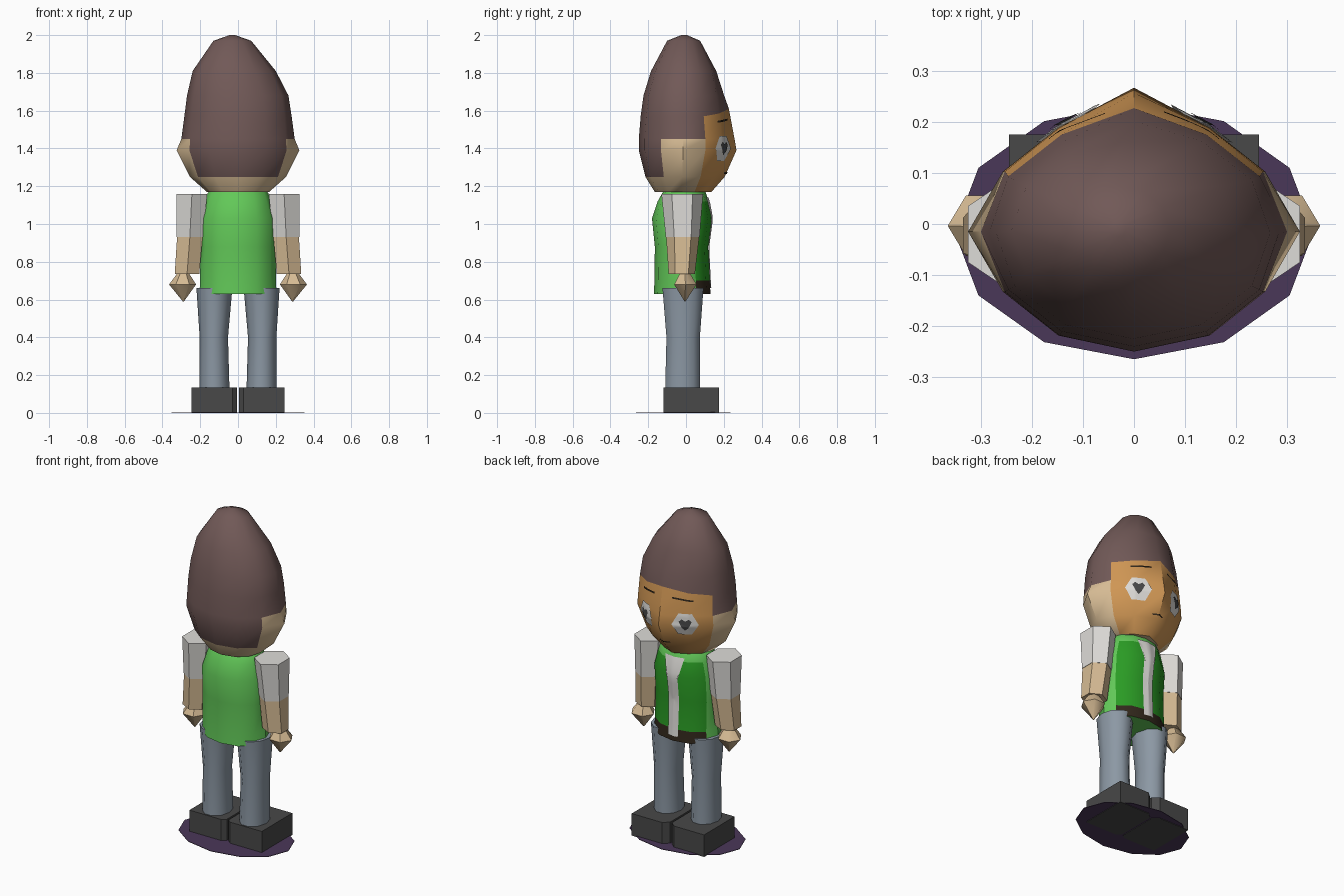
import bpy, math
from mathutils import Vector
from mathutils.bvhtree import BVHTree

if "Cube" in bpy.data.objects:
    bpy.data.objects.remove(bpy.data.objects["Cube"])


def material(name, r, g, b):
    m = bpy.data.materials.new(name)
    lin = [((c / 255 + 0.055) / 1.055) ** 2.4 for c in (r, g, b)]
    m.diffuse_color = (*lin, 1)
    m.use_nodes = True
    m.node_tree.nodes["Principled BSDF"].inputs["Base Color"].default_value = m.diffuse_color
    return m


hair = material("brown hair", 113, 89, 87)
tan = material("tan face", 207, 150, 84)
skin = material("pale skin", 214, 187, 148)
green = material("light green", 98, 200, 88)
dark_green = material("dark green", 42, 155, 36)
white = material("off white", 222, 220, 216)
jeans = material("grey blue", 140, 152, 164)
charcoal = material("charcoal", 72, 72, 72)
purple = material("purple", 74, 55, 88)
belt = material("dark brown", 50, 40, 28)


def make(name, verts, faces, mats, rule=None, smooth=40):
    me = bpy.data.meshes.new(name)
    me.from_pydata(verts, [], faces)
    ob = bpy.data.objects.new(name, me)
    bpy.context.collection.objects.link(ob)
    for m in mats:
        me.materials.append(m)
    if rule:
        for p in me.polygons:
            p.material_index = rule(p)
    if smooth:
        bpy.ops.object.select_all(action='DESELECT')
        ob.select_set(True)
        bpy.context.view_layer.objects.active = ob
        bpy.ops.object.shade_smooth_by_angle(angle=math.radians(smooth))
    return ob


def loft(rings, n, turn=0.0):
    """Rings of (z, x min, x max, y min, y max), bottom to top, closed at both ends."""
    verts, faces = [], []
    for z, x0, x1, y0, y1 in rings:
        for i in range(n):
            a = 2 * math.pi * i / n + turn
            verts.append(Vector(((x0 + x1) / 2 + (x1 - x0) / 2 * math.cos(a),
                                 (y0 + y1) / 2 + (y1 - y0) / 2 * math.sin(a), z)))
    for k in range(len(rings) - 1):
        for i in range(n):
            j = (i + 1) % n
            faces.append((k * n + i, k * n + j, k * n + n + j, k * n + n + i))
    faces.append(tuple(reversed(range(n))))
    faces.append(tuple(range(len(verts) - n, len(verts))))
    return verts, faces


def decal(name, tree, centre, yaw, outline, mat, lift):
    """Thin patch laid on a surface; outline is counter-clockwise (right, up)."""
    d = Vector((math.sin(yaw), math.cos(yaw), 0))
    right = Vector((-d.y, d.x, 0))
    pts, sub, rows = [], 6, 8
    for i, (u, w) in enumerate(outline):
        u2, w2 = outline[(i + 1) % len(outline)]
        pts += [(u + (u2 - u) * t / sub, w + (w2 - w) * t / sub) for t in range(sub)]
    n = len(pts)
    flat = [(0, 0)] + [(u * r / rows, w * r / rows) for r in range(1, rows + 1) for u, w in pts]
    verts = []
    for u, w in flat:
        start = Vector(centre) + right * u + Vector((0, 0, w)) + d
        hit = tree.ray_cast(start, -d)[0]
        verts.append((hit or start - d) + d * lift)
    faces = [(0, 1 + i, 1 + (i + 1) % n) for i in range(n)]
    for r in range(rows - 1):
        a, b = 1 + r * n, 1 + (r + 1) * n
        faces += [(a + i, b + i, b + (i + 1) % n, a + (i + 1) % n) for i in range(n)]
    make(name, verts, faces, [mat])


# Head: twelve-sided loft with pushed-out nose ridge and ears
head_rings = [(1.17, -.165, .165, -.165, .115), (1.25, -.245, .245, -.215, .175),
              (1.39, -.297, .297, -.25, .22), (1.45, -.292, .292, -.25, .22),
              (1.57, -.284, .284, -.24, .205), (1.68, -.27, .267, -.225, .19),
              (1.81, -.24, .20, -.185, .16), (1.97, -.13, .07, -.10, .075),
              (2.0, -.045, -.015, -.025, .005)]
nose = [.02, .03, .047, .037, .022, .012, 0, 0, 0]
ears = [0, .01, .028, .008, 0, 0, 0, 0, 0]
hv, hf = loft(head_rings, 12)
for k in range(len(head_rings)):
    hv[k * 12 + 3].y += nose[k]
    hv[k * 12].x += ears[k]
    hv[k * 12 + 6].x -= ears[k]
for i in (2, 3, 4):  # hairline rises toward the middle of the face
    hv[4 * 12 + i].z += .04 if i == 3 else .015


def head_rule(p):
    k, i = divmod(p.index, 12)
    if p.index >= 8 * 12:
        return 1 if p.normal.z < 0 else 0
    if 1 <= i <= 4:
        return 2 if k < 4 else 0
    if i in (0, 5, 6, 11):
        return 1 if k < 3 else 0
    return 1 if k < 1 else 0


make("head", hv, hf, [hair, skin, tan], head_rule, 45)
head_tree = BVHTree.FromPolygons(hv, hf)

# Eyes, brows and mouth
hexagon = [(.076 * math.cos(a * math.pi / 3), .076 * math.sin(a * math.pi / 3)) for a in range(6)]
pupil = [(.036, .02), (.02, .034), (0, .022), (-.02, .034), (-.036, .02), (-.018, -.018),
         (0, -.036), (.018, -.018)]
brow = [(-.06, -.002), (.06, -.014), (.06, -.004), (-.06, .008)]
for s, side in ((1, "right"), (-1, "left")):
    spot = (.127 * s, .19, 1.40)
    decal(side + "_eye_white", head_tree, spot, .62 * s, hexagon, white, .005)
    decal(side + "_pupil", head_tree, spot, .62 * s, pupil, charcoal, .009)
    decal(side + "_brow", head_tree, (.10 * s, .17, 1.55), .5 * s,
          brow if s < 0 else [(-u, w) for u, w in reversed(brow)], belt, .005)
decal("mouth", head_tree, (0, .2, 1.27), 0,
      [(-.035, -.004), (.035, -.004), (.035, .004), (-.035, .004)], belt, .005)

# Torso: light shirt with dark front panel and front belt
body_rings = [(.63, -.205, .205, -.17, .13), (.70, -.2, .2, -.167, .125),
              (.88, -.2, .2, -.165, .117), (1.03, -.2, .2, -.18, .137),
              (1.12, -.175, .175, -.15, .12), (1.165, -.16, .16, -.125, .105),
              (1.19, -.13, .13, -.105, .085)]
tv, tf = loft(body_rings, 12)


def body_rule(p):
    k, i = divmod(p.index, 12)
    if k < 4 and 1 <= i <= 4:
        return 2 if k == 0 else 1
    return 0


make("torso", tv, tf, [green, dark_green, belt], body_rule)
decal("shirt_stripe", BVHTree.FromPolygons(tv, tf), (0, .1, .89), 0,
      [(-.033, -.23), (.033, -.23), (.036, .12), (.065, .25), (-.065, .25), (-.036, .12)],
      white, .006)


def mirrored(rings, s):
    return [(z, *sorted((a * s, b * s)), c, d) for z, a, b, c, d in rings]


for s, side in ((1, "right"), (-1, "left")):
    # Arm: six-sided sleeve, forearm and pointed hand
    v, f = loft(mirrored([(.93, .175, .335, -.107, .072), (1.16, .15, .338, -.13, .09)], s),
                6, math.pi / 6)
    make(side + "_sleeve", v, f, [white], None, 30)
    v, f = loft(mirrored([(.735, .195, .345, -.092, .047), (.93, .177, .333, -.105, .07)], s),
                6, math.pi / 6)
    make(side + "_forearm", v, f, [skin], None, 30)
    v, f = loft(mirrored([(.59, .286, .292, -.008, -.002), (.68, .222, .365, -.072, .065),
                          (.74, .26, .32, -.035, .025)], s), 6)
    make(side + "_hand", v, f, [skin], None, 50)
    # Leg
    v, f = loft(mirrored([(.12, .045, .205, -.115, .08), (.40, .053, .203, -.108, .078),
                          (.66, .03, .22, -.13, .098)], s), 10)
    make(side + "_leg", v, f, [jeans], None, 45)
    # Shoe: block with clipped inner corners
    plan = [(.03, -.12), (.245, -.12), (.245, .175), (.04, .175), (.006, .145), (.006, -.10)]
    if s < 0:
        plan = [(-x, y) for x, y in reversed(plan)]
    v = [(x, y, z) for z in (0, .135) for x, y in plan]
    f = [(i, (i + 1) % 6, (i + 1) % 6 + 6, i + 6) for i in range(6)]
    f += [(5, 4, 3, 2, 1, 0), (6, 7, 8, 9, 10, 11)]
    make(side + "_shoe", v, f, [charcoal], None, 0)

# Ground disc
v, f = loft([(.003, -.352, .352, -.265, .235), (.006, -.352, .352, -.265, .235)], 12)
make("base_disc", v, f, [purple], None, 0)
